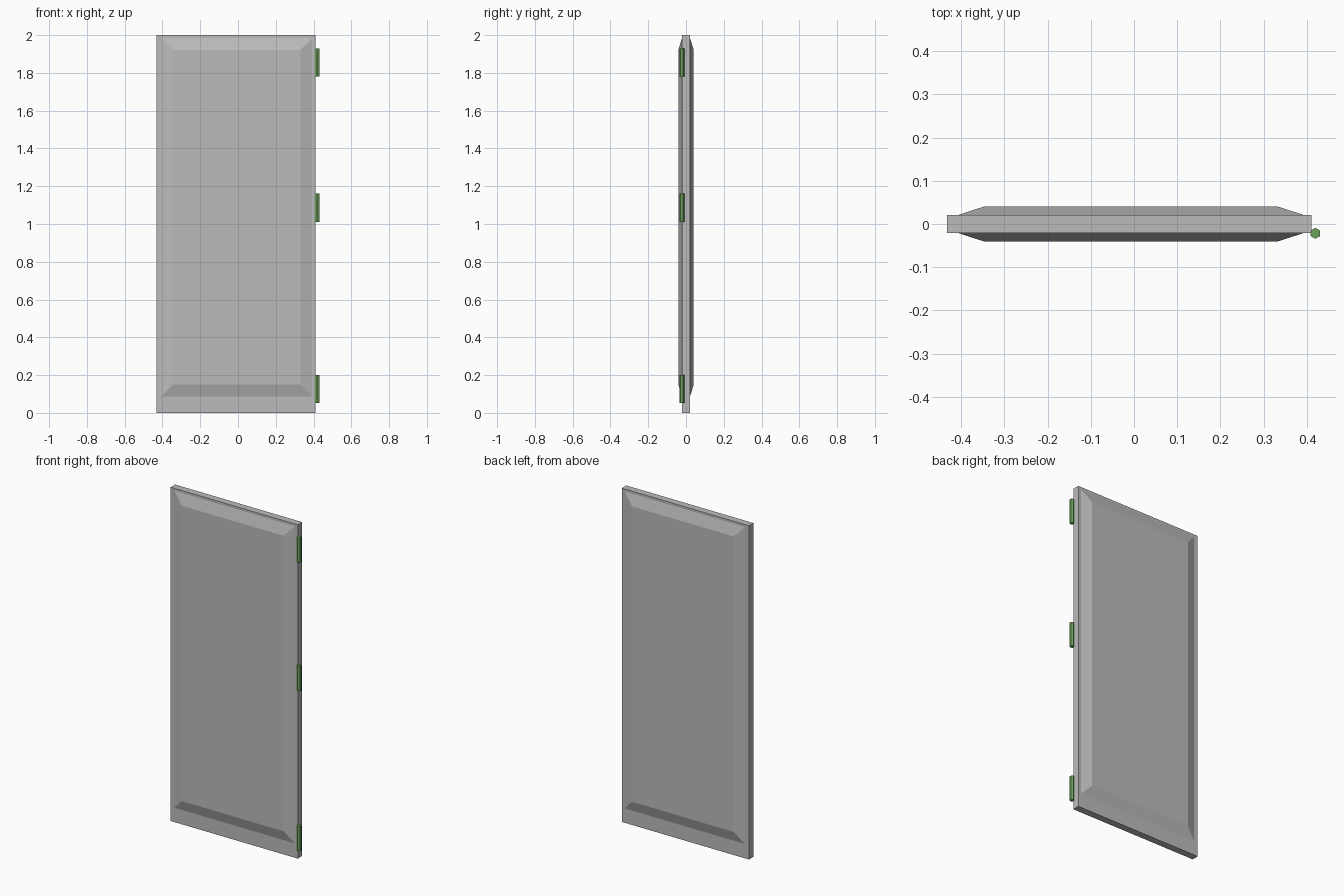
import bpy, bmesh, math
from mathutils import Matrix

if "Cube" in bpy.data.objects:
    bpy.data.objects.remove(bpy.data.objects["Cube"])


def material(name, rgb):
    m = bpy.data.materials.new(name)
    m.diffuse_color = (*rgb, 1)
    m.use_nodes = True
    m.node_tree.nodes["Principled BSDF"].inputs["Base Color"].default_value = m.diffuse_color
    return m


grey = material("door grey", (0.5, 0.5, 0.5))
green = material("hinge green", (0.147, 0.36, 0.102))


def finish(name, bm, mat):
    bmesh.ops.recalc_face_normals(bm, faces=bm.faces)
    me = bpy.data.meshes.new(name)
    bm.to_mesh(me)
    bm.free()
    me.materials.append(mat)
    ob = bpy.data.objects.new(name, me)
    bpy.context.collection.objects.link(ob)
    return ob


# Flat door slab
X0, X1, HALF = -0.432, 0.411, 0.021
bm = bmesh.new()
bmesh.ops.create_cube(bm, size=1, matrix=Matrix.Translation(((X0 + X1) / 2, 0, 1))
                      @ Matrix.Diagonal((X1 - X0, 2 * HALF, 2, 1)))
finish("door_slab", bm, grey)


# Raised panel with bevelled border on each side (open at the slab)
def panel(name, side):
    bm = bmesh.new()

    def ring(x0, x1, z0, z1, y):
        return [bm.verts.new((x, side * y, z))
                for x, z in ((x0, z0), (x1, z0), (x1, z1), (x0, z1))]

    base = ring(-0.406, 0.392, 0.086, 1.985, HALF)
    top = ring(-0.345, 0.33, 0.15, 1.92, 0.041)
    faces = [top] + [[base[i], base[i - 3], top[i - 3], top[i]] for i in range(4)]
    for f in faces:
        face = bm.faces.new(f)
    # point the open shell outwards
    bmesh.ops.recalc_face_normals(bm, faces=bm.faces)
    bm.faces.ensure_lookup_table()
    flip = bm.faces[0].normal.y * side < 0
    if flip:
        bmesh.ops.reverse_faces(bm, faces=bm.faces)
    me = bpy.data.meshes.new(name)
    bm.to_mesh(me)
    bm.free()
    me.materials.append(grey)
    bpy.context.collection.objects.link(bpy.data.objects.new(name, me))


panel("front_panel", -1)
panel("back_panel", 1)

# Three six-sided hinge barrels on the right front edge
for name, z in (("bottom", 0.126), ("middle", 1.086), ("top", 1.855)):
    bm = bmesh.new()
    bmesh.ops.create_cone(bm, cap_ends=True, segments=6, radius1=0.0127,
                          radius2=0.0127, depth=0.149,
                          matrix=Matrix.Translation((0.4195, -0.0215, z)))
    # corners face front and back
    if max(v.co.y for v in bm.verts) < -0.0215 + 0.0125:
        bmesh.ops.rotate(bm, verts=bm.verts, cent=(0.4195, -0.0215, z),
                         matrix=Matrix.Rotation(math.radians(30), 3, 'Z'))
    finish(name + "_hinge", bm, green)
